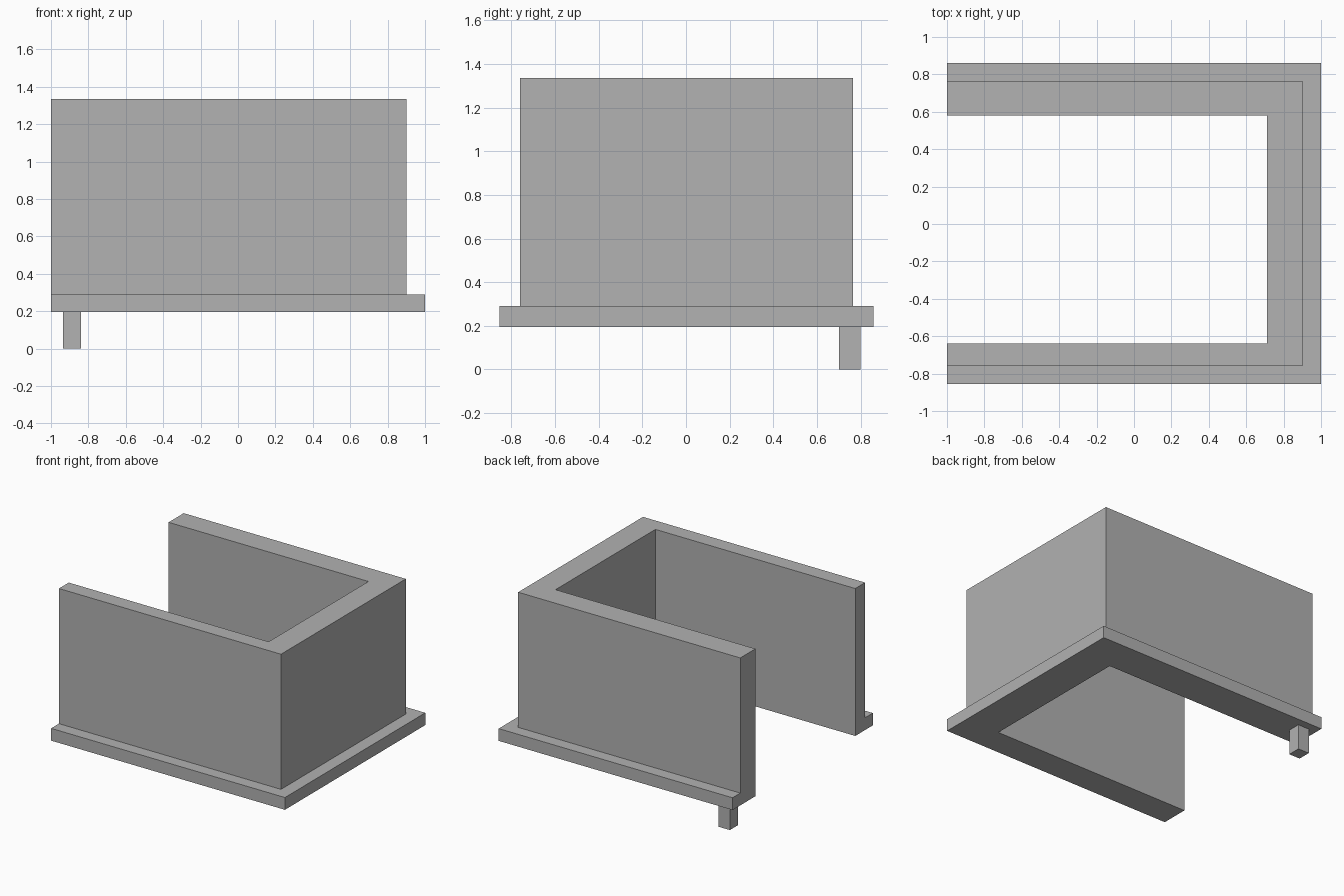
import bpy
import bmesh

cube = bpy.data.objects.get("Cube")
if cube:
    bpy.data.objects.remove(cube, do_unlink=True)

# Single plain grey
grey = bpy.data.materials.new("plain_grey")
grey.use_nodes = True
colour = (0.445, 0.445, 0.445, 1)
grey.diffuse_color = colour
grey.node_tree.nodes["Principled BSDF"].inputs["Base Color"].default_value = colour

# Opening shared by the wall and its footing
OPEN_X, INNER_X = -1.0, 0.71
INNER_FRONT, INNER_BACK = -0.64, 0.58


def prism(name, outline, bottom, top):
    """Extrude a flat outline between two heights."""
    bm = bmesh.new()
    base = bm.faces.new([bm.verts.new((x, y, bottom)) for x, y in outline])
    grown = bmesh.ops.extrude_face_region(bm, geom=[base])["geom"]
    moved = [v for v in grown if isinstance(v, bmesh.types.BMVert)]
    bmesh.ops.translate(bm, verts=moved, vec=(0, 0, top - bottom))
    bmesh.ops.recalc_face_normals(bm, faces=bm.faces)
    mesh = bpy.data.meshes.new(name)
    bm.to_mesh(mesh)
    bm.free()
    mesh.materials.append(grey)
    obj = bpy.data.objects.new(name, mesh)
    bpy.context.collection.objects.link(obj)
    return obj


def u_outline(right, front, back):
    """Three-sided outline, open towards -x."""
    return [(OPEN_X, front), (right, front), (right, back), (OPEN_X, back),
            (OPEN_X, INNER_BACK), (INNER_X, INNER_BACK),
            (INNER_X, INNER_FRONT), (OPEN_X, INNER_FRONT)]


def rectangle(x0, x1, y0, y1):
    return [(x0, y0), (x1, y0), (x1, y1), (x0, y1)]


# Footing ledge, walls and the small peg under the back corner
prism("footing_ledge", u_outline(1.0, -0.855, 0.86), 0.195, 0.29)
prism("three_sided_wall", u_outline(0.90, -0.76, 0.765), 0.29, 1.335)
prism("corner_peg", rectangle(-0.935, -0.84, 0.70, 0.80), 0.0, 0.195)
